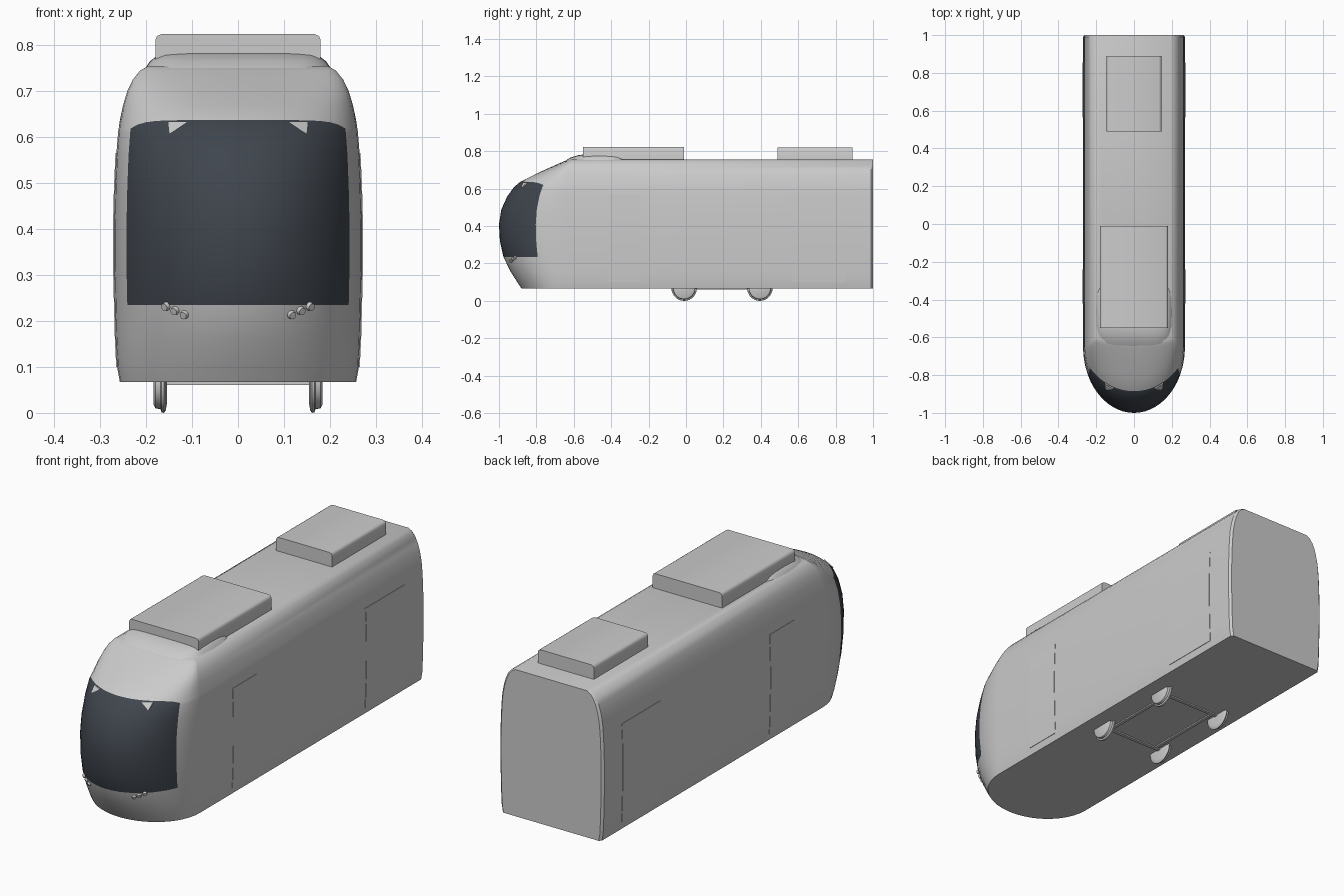
import bpy, bmesh, math
from mathutils import Vector

cube = bpy.data.objects.get("Cube")
if cube:
    bpy.data.objects.remove(cube, do_unlink=True)


def material(name, rgb):
    m = bpy.data.materials.new(name)
    m.use_nodes = True
    m.diffuse_color = (*rgb, 1)
    bsdf = m.node_tree.nodes["Principled BSDF"]
    bsdf.inputs["Base Color"].default_value = (*rgb, 1)
    bsdf.inputs["Roughness"].default_value = 0.6
    return m


GREY = material("light grey", (0.6, 0.6, 0.6))
GLASS = material("dark glass", (0.05, 0.06, 0.075))


def finish(name, bm, mats=(GREY,), smooth=35):
    bmesh.ops.recalc_face_normals(bm, faces=bm.faces)
    mesh = bpy.data.meshes.new(name)
    bm.to_mesh(mesh)
    bm.free()
    for m in mats:
        mesh.materials.append(m)
    ob = bpy.data.objects.new(name, mesh)
    bpy.context.collection.objects.link(ob)
    if smooth:
        bpy.ops.object.select_all(action="DESELECT")
        ob.select_set(True)
        bpy.context.view_layer.objects.active = ob
        bpy.ops.object.shade_smooth_by_angle(angle=math.radians(smooth))
    return ob


def loft(bm, rings):
    """Bridge closed point rings and cap both ends; returns the side faces."""
    vs = [[bm.verts.new(p) for p in r] for r in rings]
    n = len(vs[0])
    sides = []
    for a, b in zip(vs, vs[1:]):
        for i in range(n):
            j = (i + 1) % n
            sides.append(bm.faces.new((a[i], a[j], b[j], b[i])))
    bm.faces.new(vs[0][::-1])
    bm.faces.new(vs[-1])
    return sides


# Shell profile: height, half width, nose tip y, y where the nose begins
PROFILE = [
    (.067, .257, -.88, -.65), (.1, .263, -.902, -.65), (.16, .266, -.94, -.65),
    (.235, .268, -.976, -.65), (.32, .27, -.995, -.65), (.41, .27, -1, -.65),
    (.49, .268, -.987, -.65), (.56, .265, -.955, -.65), (.61, .261, -.918, -.65),
    (.637, .257, -.885, -.645), (.67, .25, -.82, -.64), (.7, .241, -.757, -.635),
    (.725, .229, -.7, -.625), (.745, .213, -.655, -.61), (.755, .195, -.63, -.6),
]
BOTTOM, SILL, LINTEL, ROOF = .067, .235, .637, .755


def section(z):
    for a, b in zip(PROFILE, PROFILE[1:]):
        if z <= b[0]:
            t = (z - a[0]) / (b[0] - a[0])
            return [p + (q - p) * t for p, q in zip(a[1:], b[1:])]
    return PROFILE[-1][1:]


def nose_y(x, z):
    w, tip, start = section(z)
    return start + (tip - start) * math.sqrt(max(0, 1 - (x / w) ** 2))


# Body shell with the windscreen as a block of its faces
EDGE = 64
angles = [-90, -82, -73] + [EDGE * i / 10 for i in range(-10, 11)] + [73, 82, 90]
rings = []
for z0 in [p[0] for p in PROFILE]:
    ring = []
    for a in angles:
        z = z0
        if z0 == LINTEL:
            z -= .018 * min(1, abs(a) / EDGE) ** 6
        w, tip, start = section(z)
        r = math.radians(a)
        ring.append((w * math.sin(r), start + (tip - start) * math.cos(r), z))
    w = section(z0)[0]
    ring += [(w, .99, z0), (w - .01, 1, z0), (.01 - w, 1, z0), (-w, .99, z0)]
    rings.append(ring)
bm = bmesh.new()
sides = loft(bm, rings)
n = len(angles) + 4
for k, f in enumerate(sides):
    level, col = divmod(k, n)
    glazed = SILL <= PROFILE[level][0] < LINTEL
    if glazed and col < len(angles) - 1 and abs(angles[col] + angles[col + 1]) < 2 * EDGE:
        f.material_index = 1
finish("body_shell", bm, (GREY, GLASS), 40)

# Roof fairing behind the windscreen
rings = []
for z, w, front, back in [(.75, .202, -.645, -.29), (.765, .192, -.62, -.31),
                          (.778, .175, -.58, -.34), (.784, .15, -.54, -.38)]:
    mid, half = (front + back) / 2, (back - front) / 2
    ring = []
    for i in range(32):
        a = math.tau * i / 32
        c, s = math.cos(a), math.sin(a)
        ring.append((w * math.copysign(abs(c) ** .5, c),
                     mid + half * math.copysign(abs(s) ** .5, s), z))
    rings.append(ring)
bm = bmesh.new()
loft(bm, rings)
finish("roof_fairing", bm)


def roof_unit(name, w, y0, y1, top):
    c = .013
    outline = [(-w, ROOF - .005), (w, ROOF - .005), (w, top - c), (w - c * .3, top - c * .3),
               (w - c, top), (c - w, top), (c * .3 - w, top - c * .3), (-w, top - c)]
    bm = bmesh.new()
    loft(bm, [[(x, y, z) for x, z in outline] for y in (y0, y1)])
    finish(name, bm, smooth=50)


roof_unit("front_roof_unit", .18, -.55, -.01, .824)
roof_unit("rear_roof_unit", .145, .49, .89, .82)


def door(name, side, y0, y1):
    """Thin panel that follows the curve of the side wall."""
    rings = []
    for z in (.1, .16, .235, .32, .41, .49, .565):
        w = section(z)[0]
        rings.append([(side * x, y, z) for x, y in
                      ((w - .004, y0), (w + .002, y0), (w + .002, y1), (w - .004, y1))])
    bm = bmesh.new()
    loft(bm, rings)
    finish(name, bm)


def lathe_x(name, side, centre, profile, steps=32):
    """Disc turned about the x axis from (x, radius) pairs."""
    rings = []
    for x, r in profile:
        rings.append([(side * x, centre[0] + r * math.cos(math.tau * i / steps),
                       centre[1] + r * math.sin(math.tau * i / steps)) for i in range(steps)])
    bm = bmesh.new()
    loft(bm, rings)
    finish(name, bm)


def box(name, x, y, z):
    bm = bmesh.new()
    loft(bm, [[(x[0], y[0], h), (x[1], y[0], h), (x[1], y[1], h), (x[0], y[1], h)] for h in z])
    finish(name, bm, smooth=0)


AXLES = {"front": -.01, "rear": .395}
for label, side in (("left", 1), ("right", -1)):
    door(f"front_door_{label}", side, -.42, -.24)
    door(f"rear_door_{label}", side, .565, .855)
    for place, y in AXLES.items():
        lathe_x(f"{place}_wheel_{label}", side, (y, .068),
                [(.155, .05), (.157, .062), (.161, .068), (.166, .067), (.169, .06),
                 (.18, .058), (.184, .05)])
    x = sorted((side * .125, side * .14))
    box(f"bogie_beam_{label}", x, (AXLES["front"], AXLES["rear"]), (.061, .08))

    # Row of three small lamps below the windscreen
    for i in range(3):
        x, z = side * (.156 - .02 * i), .232 - .009 * i
        y, d = nose_y(x, z), .004
        normal = Vector((nose_y(x + d, z) - nose_y(x - d, z), -2 * d,
                         nose_y(x, z + d) - nose_y(x, z - d))).normalized()
        bm = bmesh.new()
        bmesh.ops.create_cone(bm, cap_ends=True, segments=16, radius1=.011, radius2=.008, depth=.016)
        bm.transform(normal.to_track_quat("Z", "Y").to_matrix().to_4x4())
        bmesh.ops.translate(bm, verts=bm.verts, vec=(x, y, z))
        finish(f"lamp_{i + 1}_{label}", bm)

    # Small triangular bracket at the top of the windscreen
    corners = [(side * .153, .634), (side * .108, .634), (side * .15, .606)]
    bm = bmesh.new()
    loft(bm, [[(x, nose_y(x, z) - out, z) for x, z in corners] for out in (.007, -.002)])
    finish(f"window_bracket_{label}", bm, smooth=0)

for place, y in AXLES.items():
    box(f"{place}_axle", (-.16, .16), (y - .008, y + .008), (.061, .08))
